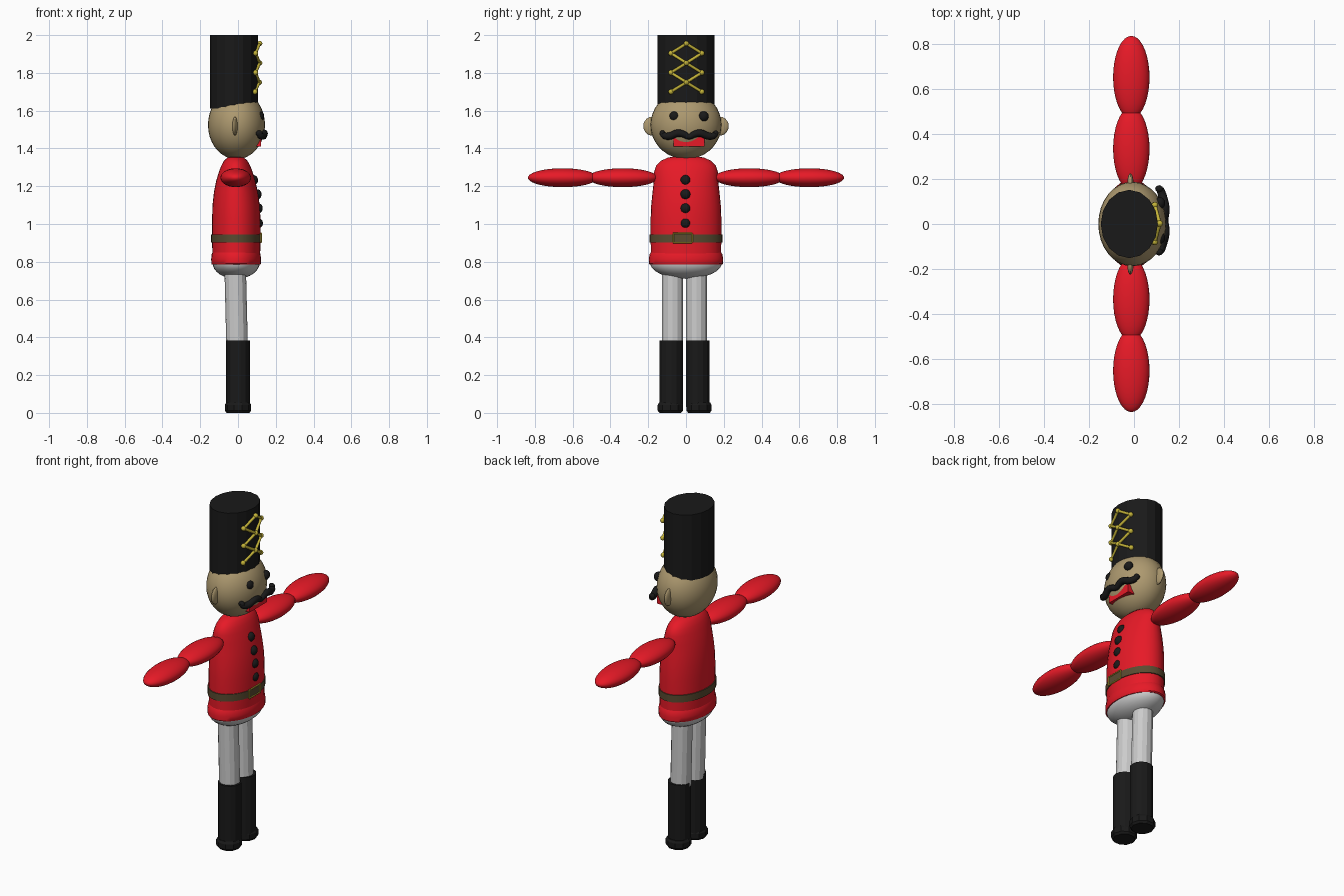
import bpy, bmesh, math
from mathutils import Vector, Matrix

if "Cube" in bpy.data.objects:
    bpy.data.objects.remove(bpy.data.objects["Cube"])


def material(name, rgb):
    m = bpy.data.materials.new(name)
    m.diffuse_color = (*rgb, 1)
    m.use_nodes = True
    m.node_tree.nodes["Principled BSDF"].inputs["Base Color"].default_value = m.diffuse_color
    return m


RED = material("red", (0.8, 0.01, 0.02))
BLACK = material("black", (0.01, 0.01, 0.01))
SKIN = material("skin", (0.42, 0.32, 0.16))
GOLD = material("gold", (0.55, 0.45, 0.04))
BROWN = material("brown", (0.10, 0.07, 0.03))
WHITE = material("trouser_white", (0.6, 0.6, 0.6))


def finish(name, bm, mat, angle=None):
    bmesh.ops.recalc_face_normals(bm, faces=bm.faces)
    me = bpy.data.meshes.new(name)
    bm.to_mesh(me)
    bm.free()
    ob = bpy.data.objects.new(name, me)
    bpy.context.collection.objects.link(ob)
    me.materials.append(mat)
    if angle:
        bpy.ops.object.select_all(action='DESELECT')
        bpy.context.view_layer.objects.active = ob
        ob.select_set(True)
        bpy.ops.object.shade_smooth_by_angle(angle=math.radians(angle))
    return ob


def ball(name, loc, radii, mat, seg=24, rings=14, axis='Z', angle=40):
    bm = bmesh.new()
    rot = Matrix.Rotation(math.pi / 2, 4, 'X') if axis == 'Y' else Matrix()
    bmesh.ops.create_uvsphere(bm, u_segments=seg, v_segments=rings, radius=1, matrix=rot)
    bmesh.ops.scale(bm, vec=radii, verts=bm.verts)
    bmesh.ops.translate(bm, vec=loc, verts=bm.verts)
    return finish(name, bm, mat, angle)


def loft(name, rings, mat, seg, cy=0, angle=None):
    """Stacked ellipses (z, centre x, radius x, radius y), capped."""
    bm = bmesh.new()
    loops = []
    for z, cx, rx, ry in rings:
        loops.append([bm.verts.new((cx + rx * math.cos(2 * math.pi * i / seg),
                                    cy + ry * math.sin(2 * math.pi * i / seg), z))
                      for i in range(seg)])
    for a, b in zip(loops, loops[1:]):
        for i in range(seg):
            j = (i + 1) % seg
            bm.faces.new((a[i], a[j], b[j], b[i]))
    bm.faces.new(loops[0])
    bm.faces.new(loops[-1])
    return finish(name, bm, mat, angle)


def box(name, lo, hi, mat):
    lo, hi = Vector(lo), Vector(hi)
    bm = bmesh.new()
    bmesh.ops.create_cube(bm, size=1)
    bmesh.ops.scale(bm, vec=hi - lo, verts=bm.verts)
    bmesh.ops.translate(bm, vec=(lo + hi) / 2, verts=bm.verts)
    return finish(name, bm, mat)


def rod(name, a, b, r, mat):
    a, b = Vector(a), Vector(b)
    d = b - a
    bm = bmesh.new()
    m = Matrix.Translation((a + b) / 2) @ d.to_track_quat('Z', 'Y').to_matrix().to_4x4()
    bmesh.ops.create_cone(bm, cap_ends=True, segments=8, radius1=r, radius2=r,
                          depth=d.length, matrix=m)
    return finish(name, bm, mat, 50)


# Boots, soles and legs
for side, y_leg, y_boot, y_sole in (("right", -0.071, -0.078, -0.083), ("left", 0.056, 0.062, 0.069)):
    loft(side + "_sole", [(0, 0, 0.06, 0.06), (0.012, 0, 0.07, 0.07), (0.042, 0, 0.07, 0.07),
                          (0.055, 0, 0.062, 0.062)], BLACK, 10, y_sole)
    loft(side + "_boot", [(0.03, 0, 0.063, 0.063), (0.382, 0, 0.063, 0.063)], BLACK, 14, y_boot)
    loft(side + "_leg", [(0.36, -0.005, 0.057, 0.057), (0.77, -0.015, 0.057, 0.057)], WHITE, 14, y_leg)

# Trouser seat
ball("trouser_seat", (-0.01, 0, 0.795), (0.125, 0.19, 0.085), WHITE, 28, 16)

# Jacket, with flared hem
loft("jacket", [(0.83, -0.009, 0.126, 0.186), (0.93, -0.009, 0.129, 0.187), (1.03, -0.009, 0.128, 0.187),
                (1.1, -0.01, 0.125, 0.184), (1.17, -0.011, 0.116, 0.177), (1.23, -0.012, 0.103, 0.17),
                (1.28, -0.012, 0.088, 0.168), (1.31, -0.012, 0.076, 0.157), (1.335, -0.012, 0.062, 0.132),
                (1.352, -0.012, 0.043, 0.095), (1.358, -0.012, 0.02, 0.045)], RED, 32, 0, 40)
loft("jacket_hem", [(0.785, -0.01, 0.128, 0.19), (0.79, -0.01, 0.131, 0.196), (0.815, -0.01, 0.132, 0.197),
                    (0.84, -0.01, 0.129, 0.192), (0.855, -0.01, 0.122, 0.183)], RED, 32, 0, 40)

# Belt and framed buckle
loft("belt", [(0.903, -0.01, 0.133, 0.193), (0.945, -0.01, 0.133, 0.193)], BROWN, 32, 0, 40)
box("buckle_plate", (0.10, -0.066, 0.905), (0.122, 0.031, 0.948), BROWN)
for z in (0.902, 0.951):
    rod("buckle_bar", (0.122, -0.068, z), (0.122, 0.033, z), 0.004, GOLD)
for y in (-0.068, 0.033):
    rod("buckle_post", (0.122, y, 0.902), (0.122, y, 0.951), 0.004, GOLD)

# Buttons
for x, z in ((0.082, 1.232), (0.101, 1.157), (0.107, 1.083), (0.108, 1.004)):
    ball("button", (x, -0.003, z), (0.024, 0.027, 0.027), BLACK, 16, 10)

# Arms
for s, side in ((-1, "right"), (1, "left")):
    ball(side + "_upper_arm", (-0.012, s * 0.335, 1.245), (0.081, 0.185, 0.05), RED, 28, 18, 'Y')
    ball(side + "_forearm", (-0.012, s * 0.653, 1.245), (0.081, 0.184, 0.05), RED, 28, 18, 'Y')

# Head and ears
ball("head", (-0.008, 0, 1.525), (0.151, 0.188, 0.182), SKIN, 32, 18, angle=25)
for s in (-1, 1):
    ball("ear", (-0.016, s * 0.18, 1.518), (0.014, 0.046, 0.05), SKIN, 16, 10)

# Eyes, mouth and moustache
FY = 0.016
for s in (-1, 1):
    ball("eye", (0.115, FY + s * 0.077, 1.57), (0.024, 0.027, 0.027), BLACK, 16, 10)
box("mouth", (0.06, FY - 0.081, 1.41), (0.122, FY + 0.081, 1.46), RED)
half = [(0.109, 0.148, 1.487, 0.6), (0.119, 0.132, 1.468, 1.0), (0.129, 0.1, 1.466, 1.1),
        (0.138, 0.06, 1.481, 1.1), (0.139, 0.028, 1.475, 1.0)]
path = [(x, -y, z, r) for x, y, z, r in half] + [(0.138, 0, 1.462, 0.8)] + half[::-1]
cu = bpy.data.curves.new("moustache", 'CURVE')
cu.dimensions = '3D'
cu.bevel_depth = 0.018
cu.bevel_resolution = 2
cu.use_fill_caps = True
cu.resolution_u = 4
sp = cu.splines.new('BEZIER')
sp.bezier_points.add(len(path) - 1)
for p, (x, y, z, r) in zip(sp.bezier_points, path):
    p.co = (x, y + FY, z)
    p.radius = r
    p.handle_left_type = p.handle_right_type = 'AUTO'
cu.materials.append(BLACK)
bpy.context.collection.objects.link(bpy.data.objects.new("moustache", cu))
for s in (-1, 1):
    ball("moustache_tip", (0.112, FY + s * 0.141, 1.48), (0.018, 0.015, 0.016), BLACK, 12, 8)

# Tall hat
loft("hat", [(1.612, -0.021, 0.127, 0.152), (2.0, -0.021, 0.127, 0.152)], BLACK, 16)

# Gold lattice: zigzag cords crossing down the front of the hat, with knots
levels = [(0.115, 0, 1.955), (0.093, 1, 1.904), (0.115, 0, 1.852), (0.093, 1, 1.801),
          (0.113, 0, 1.75), (0.09, 1, 1.7)]
for s in (-1, 1):
    pts = [(x, s * k * 0.082 + 0.002, z) for x, k, z in levels]
    for a, b in zip(pts, pts[1:]):
        rod("hat_cord", a, b, 0.008, GOLD)
    for (x, k, z), p in zip(levels, pts):
        if k or s > 0:
            ball("hat_knot", p, (0.014, 0.014, 0.014), GOLD, 12, 8)
